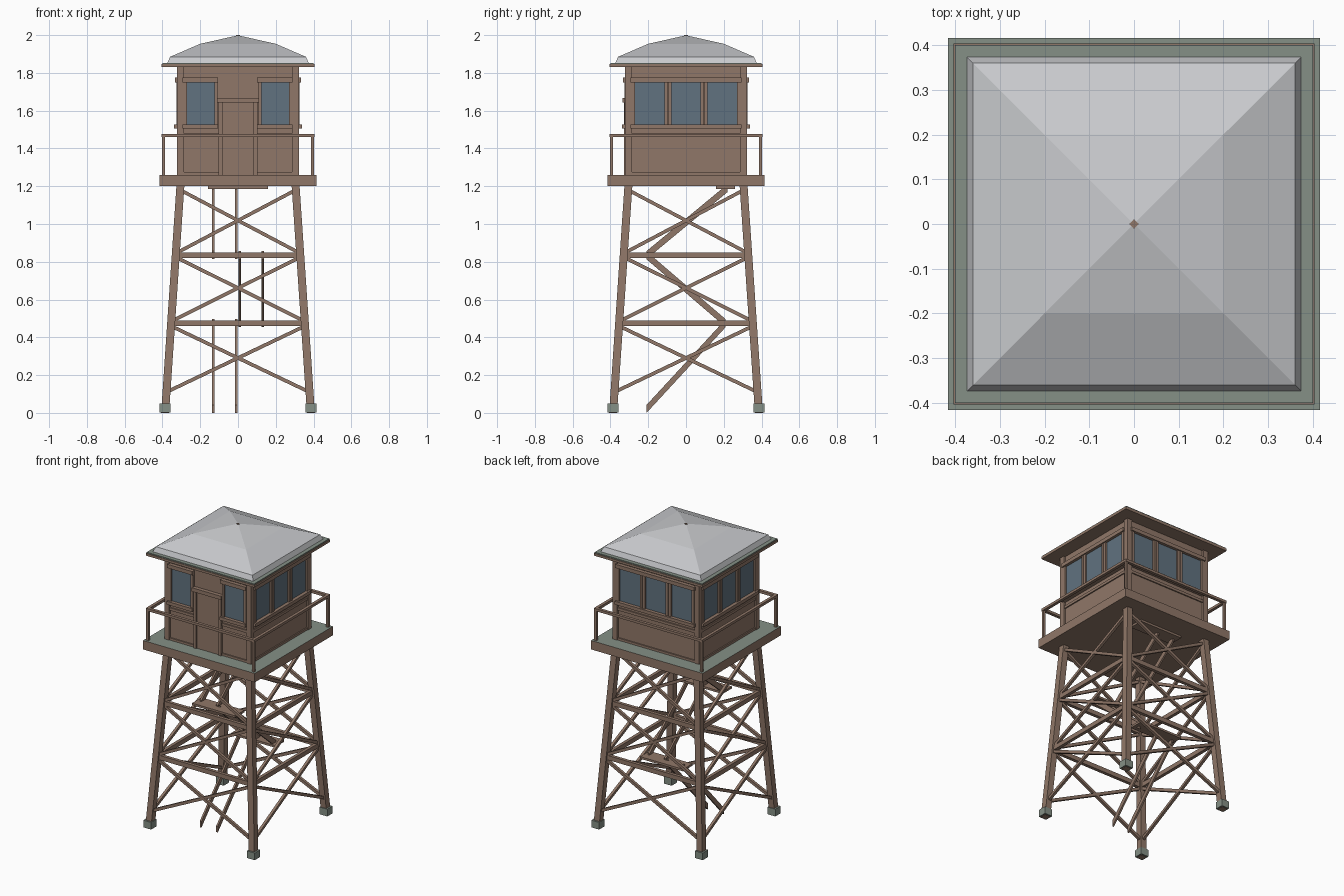
import bpy, bmesh
from math import pi
from mathutils import Matrix, Vector

if "Cube" in bpy.data.objects:
    bpy.data.objects.remove(bpy.data.objects["Cube"])


def material(name, r, g, b):
    m = bpy.data.materials.new(name)
    m.use_nodes = True
    m.diffuse_color = (r, g, b, 1)
    bsdf = next(n for n in m.node_tree.nodes if n.type == 'BSDF_PRINCIPLED')
    bsdf.inputs["Base Color"].default_value = (r, g, b, 1)
    return m


WOOD = material("brown wood", 0.28, 0.185, 0.138)
GREEN = material("grey green", 0.235, 0.28, 0.24)
ROOF = material("pale roof metal", 0.58, 0.59, 0.61)
GLASS = material("blue grey glass", 0.12, 0.17, 0.215)


def finish(name, bm, mats):
    bmesh.ops.recalc_face_normals(bm, faces=bm.faces[:])
    me = bpy.data.meshes.new(name)
    bm.to_mesh(me)
    bm.free()
    for m in mats:
        me.materials.append(m)
    ob = bpy.data.objects.new(name, me)
    bpy.context.collection.objects.link(ob)
    return ob


def build(name, blocks, *mats):
    """One object out of unit cubes placed by matrices."""
    bm = bmesh.new()
    for m in blocks:
        bmesh.ops.create_cube(bm, size=1, matrix=m)
    return finish(name, bm, mats)


def box(x0, x1, y0, y1, z0, z1):
    return (Matrix.Translation(((x0 + x1) / 2, (y0 + y1) / 2, (z0 + z1) / 2))
            @ Matrix.Diagonal((x1 - x0, y1 - y0, z1 - z0, 1)))


def strut(p, q, a, b):
    """Skewed bar from p to q with cross-section edges a and b."""
    p, q = Vector(p), Vector(q)
    m = Matrix((Vector(a), Vector(b), q - p)).transposed().to_4x4()
    m.translation = (p + q) / 2
    return m


def turned(blocks, sides=range(4)):
    return [Matrix.Rotation(k * pi / 2, 4, 'Z') @ m for k in sides for m in blocks]


def spread(z):
    """Distance of a leg's centre line from the axis at height z."""
    return 0.386 - 0.068 * z


X, Y, Z = Vector((1, 0, 0)), Vector((0, 1, 0)), Vector((0, 0, 1))

# Footings and legs
build("footings", turned([box(0.357, 0.415, 0.357, 0.415, 0.002, 0.05)]), GREEN)
b, t = spread(0), spread(1.2)
build("legs", turned([strut((b, b, 0), (t, t, 1.21), X * 0.042, Y * 0.042)]), WOOD)

# Horizontal girts and cross braces
girts, braces = [], []
for z in (0.475, 0.835):
    s = spread(z)
    girts.append(strut((-s, -s, z), (s, -s, z), Y * 0.022, Z * 0.03))
for z0, z1 in ((0.11, 0.46), (0.485, 0.825), (0.845, 1.18)):
    s0, s1 = spread(z0), spread(z1)
    for d in (-1, 1):
        braces.append(strut((-d * s0, -s0, z0), (d * s1, -s1, z1), Y * 0.018, Z * 0.021))
build("girts", turned(girts), WOOD)
build("cross_braces", turned(braces), WOOD)

# Stair stringers and landings
flights = ((-0.07, -0.21, 0.02, 0.21, 0.475), (0.07, 0.21, 0.475, -0.21, 0.835),
           (-0.07, -0.21, 0.835, 0.22, 1.19))
stringers = [strut((x + d, y0, z0), (x + d, y1, z1), X * 0.012, Z * 0.042)
             for x, y0, z0, y1, z1 in flights for d in (-0.061, 0.061)]
build("stair_stringers", stringers, WOOD)
build("stair_landings", [box(-0.16, 0.16, y - 0.05, y + 0.05, z - 0.007, z + 0.007)
                         for y, z in ((0.21, 0.48), (-0.21, 0.84), (0.21, 1.193))], WOOD)

# Deck with painted top
deck = build("deck", [box(-0.416, 0.416, -0.416, 0.416, 1.2, 1.26)], WOOD, GREEN)
for f in deck.data.polygons:
    f.material_index = int(f.normal.z > 0.5)

# Railing
build("rail_posts", turned([box(0.386, 0.402, 0.386, 0.402, 1.26, 1.462)]), WOOD)
build("top_rails", turned([box(-0.404, 0.404, -0.404, -0.384, 1.46, 1.477)]), WOOD)

# Cabin walls, corner posts and lower wall trim
build("cabin_walls", [box(-0.31, 0.31, -0.31, 0.31, 1.26, 1.835)], WOOD)
build("corner_posts", turned([box(0.287, 0.322, 0.287, 0.322, 1.26, 1.835)]), WOOD)
build("wall_trim", turned([box(-0.29, 0.29, -0.318, -0.3, 1.46, 1.478),
                           box(-0.29, 0.29, -0.318, -0.3, 1.26, 1.275)]), WOOD)


def windows(panes, x0, x1):
    """Glass and frame for a row of panes on the front wall."""
    glass = [box(a, c, -0.315, -0.308, 1.525, 1.752) for a, c in panes]
    frame = [box(x0, x1, -0.334, -0.3, 1.75, 1.775),
             box(x0, x1, -0.338, -0.3, 1.505, 1.527)]
    for a, c in panes:
        frame += [box(a - 0.017, a, -0.326, -0.3, 1.527, 1.75),
                  box(c, c + 0.017, -0.326, -0.3, 1.527, 1.75)]
    return glass, frame


# Windows: three panes on the sides and back, one each side of the door
glass, frame = windows(((-0.27, -0.115), (-0.077, 0.077), (0.115, 0.27)), -0.295, 0.295)
glass, frame = turned(glass, (1, 2, 3)), turned(frame, (1, 2, 3))
for a, c in ((-0.27, -0.125), (0.125, 0.27)):
    g, f = windows(((a, c),), a - 0.025, c + 0.018)
    glass += g
    frame += f
build("window_glass", glass, GLASS)
build("window_frames", frame, WOOD)

# Door
build("door", [box(-0.085, 0.085, -0.32, -0.3, 1.26, 1.645)], WOOD)
build("door_frame", [box(-0.103, -0.083, -0.328, -0.3, 1.26, 1.645),
                     box(0.083, 0.103, -0.328, -0.3, 1.26, 1.645),
                     box(-0.11, 0.11, -0.336, -0.3, 1.642, 1.667)], WOOD)

# Eave board with painted top
eave = build("eaves", [box(-0.404, 0.404, -0.404, 0.404, 1.83, 1.846)], WOOD)
build("eave_cover", [box(-0.4, 0.4, -0.4, 0.4, 1.844, 1.853)], GREEN)

# Hipped roof from stacked square rings
bm = bmesh.new()
rings = [[bm.verts.new((sx * r, sy * r, z)) for sx, sy in ((-1, -1), (1, -1), (1, 1), (-1, 1))]
         for r, z in ((0.375, 1.85), (0.36, 1.885), (0.2, 1.954), (0.004, 1.998))]
for lo, hi in zip(rings, rings[1:]):
    for i in range(4):
        j = (i + 1) % 4
        bm.faces.new((lo[i], lo[j], hi[j], hi[i]))
bm.faces.new(rings[0][::-1])
bm.faces.new(rings[-1])
finish("roof", bm, [ROOF])

# Roof peak peg
bm = bmesh.new()
bmesh.ops.create_cone(bm, cap_ends=True, segments=4, radius1=0.011, radius2=0.011, depth=0.02,
                      matrix=Matrix.Translation((0, 0, 1.99)))
finish("roof_peg", bm, [WOOD])
